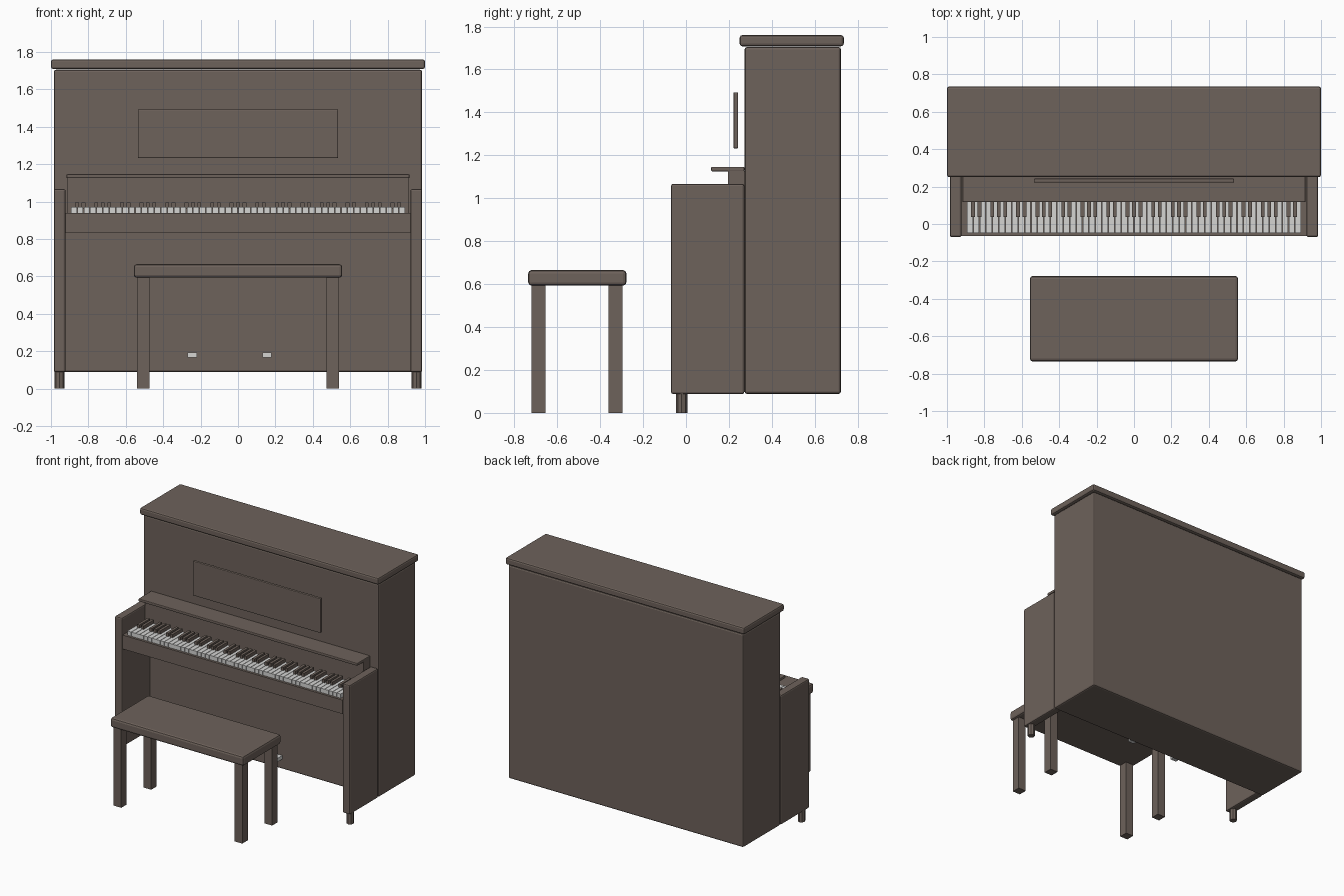
import bpy, bmesh
from mathutils import Matrix, Vector

if "Cube" in bpy.data.objects:
    bpy.data.objects.remove(bpy.data.objects["Cube"])


def material(name, rgb):
    m = bpy.data.materials.new(name)
    m.diffuse_color = (*rgb, 1)
    m.use_nodes = True
    m.node_tree.nodes["Principled BSDF"].inputs["Base Color"].default_value = m.diffuse_color
    return m


WOOD = material("dark brown wood", (0.155, 0.122, 0.104))
LIGHT = material("pale grey", (0.66, 0.66, 0.65))


def finish(name, bm, mat, bevel=0):
    me = bpy.data.meshes.new(name)
    bm.to_mesh(me)
    bm.free()
    me.materials.append(mat)
    ob = bpy.data.objects.new(name, me)
    bpy.context.collection.objects.link(ob)
    if bevel:
        mod = ob.modifiers.new("bevel", 'BEVEL')
        mod.width = bevel
        mod.segments = 2
    return ob


def add_box(bm, x, y, z):
    lo, hi = Vector((x[0], y[0], z[0])), Vector((x[1], y[1], z[1]))
    mat = Matrix.Translation((lo + hi) / 2) @ Matrix.Diagonal((*(hi - lo), 1))
    bmesh.ops.create_cube(bm, size=1, matrix=mat)


def box(name, x, y, z, mat=WOOD, bevel=0):
    bm = bmesh.new()
    add_box(bm, x, y, z)
    return finish(name, bm, mat, bevel)


# Main case and lid
box("cabinet", (-0.985, 0.985), (0.273, 0.722), (0.088, 1.705), bevel=0.012)
box("lid", (-1, 1), (0.25, 0.735), (1.708, 1.76), bevel=0.012)

# Side arms with small octagonal feet
for side, s in (("left", -1), ("right", 1)):
    box(side + "_arm", sorted((s * 0.922, s * 0.985)), (-0.07, 0.272),
        (0.088, 1.067), bevel=0.01)
    bm = bmesh.new()
    bmesh.ops.create_cone(bm, cap_ends=True, segments=8, radius1=0.026, radius2=0.026,
                          depth=0.1, matrix=Matrix.Translation((s * 0.954, -0.02, 0.05)))
    finish(side + "_foot", bm, WOOD)

# Key bed, fallboard and music desk
box("key_bed", (-0.922, 0.922), (-0.065, 0.28), (0.833, 0.938))
box("fallboard", (-0.915, 0.915), (0.195, 0.28), (0.93, 1.128))
box("fallboard_shelf", (-0.917, 0.917), (0.117, 0.272), (1.125, 1.146), bevel=0.005)
box("music_desk", (-0.535, 0.535), (0.221, 0.243), (1.232, 1.493), bevel=0.005)

# Keyboard: 52 white keys, black keys grouped in twos and threes
pitch = 1.79 / 52
white, black = bmesh.new(), bmesh.new()
for i in range(52):
    x = -0.895 + i * pitch
    add_box(white, (x + 0.0015, x + pitch - 0.0015), (-0.047, 0.16), (0.937, 0.97))
    if i % 7 not in (0, 3):
        add_box(black, (x - 0.01, x + 0.01), (0.037, 0.16), (0.96, 0.995))
finish("white_keys", white, LIGHT)
finish("black_keys", black, WOOD)

# Pedals
for n, x in (("left", -0.245), ("right", 0.155)):
    box(n + "_pedal", (x - 0.025, x + 0.025), (0.15, 0.28), (0.165, 0.192), LIGHT)

# Bench
box("bench_seat", (-0.557, 0.557), (-0.735, -0.278), (0.593, 0.665), bevel=0.015)
for side, s in (("left", -1), ("right", 1)):
    for end, y in (("front", -0.687), ("back", -0.329)):
        box(f"bench_{end}_{side}_leg", sorted((s * 0.474, s * 0.54)),
            (y - 0.033, y + 0.033), (0, 0.605))
